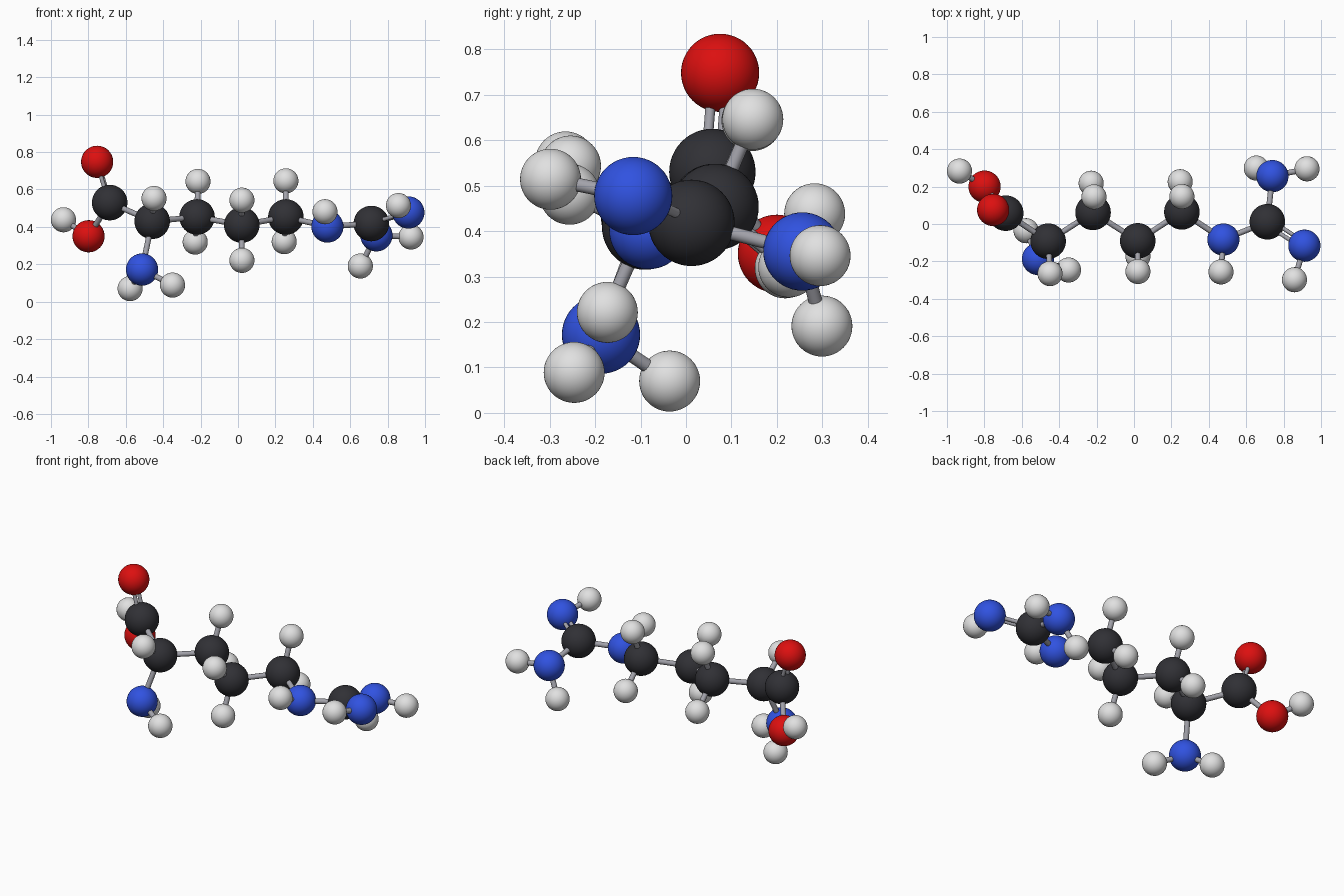
import bpy
from mathutils import Vector

cube = bpy.data.objects.get("Cube")
if cube:
    bpy.data.objects.remove(cube, do_unlink=True)


def make_material(name, rgb):
    mat = bpy.data.materials.new(name)
    mat.use_nodes = True
    mat.diffuse_color = (*rgb, 1)
    bsdf = next(n for n in mat.node_tree.nodes if n.type == 'BSDF_PRINCIPLED')
    bsdf.inputs["Base Color"].default_value = (*rgb, 1)
    return mat


# Colour and radius of each kind of ball
KINDS = {
    "carbon": (make_material("charcoal", (.03, .03, .036)), .095),
    "nitrogen": (make_material("blue", (.03, .085, .75)), .086),
    "oxygen": (make_material("red", (.72, .005, .005)), .086),
    "hydrogen": (make_material("light grey", (.75, .75, .75)), .067),
}
STICK = make_material("stick grey", (.36, .36, .4))

# Name: (kind, position)
ATOMS = {
    # acid end
    "acid_carbon": ("carbon", (-.686, .058, .53)),
    "acid_upper_oxygen": ("oxygen", (-.753, .075, .748)),
    "acid_lower_oxygen": ("oxygen", (-.799, .2, .35)),
    "acid_hydrogen": ("hydrogen", (-.933, .283, .438)),
    # amine branch
    "branch_carbon": ("carbon", (-.459, -.092, .43)),
    "branch_hydrogen": ("hydrogen", (-.449, -.265, .552)),
    "amine_nitrogen": ("nitrogen", (-.513, -.187, .172)),
    "amine_right_hydrogen": ("hydrogen", (-.577, -.036, .07)),
    "amine_left_hydrogen": ("hydrogen", (-.35, -.246, .089)),
    # zigzag chain
    "chain_right_carbon": ("carbon", (-.219, .062, .453)),
    "chain_right_upper_hydrogen": ("hydrogen", (-.214, .145, .643)),
    "chain_right_lower_hydrogen": ("hydrogen", (-.229, .218, .319)),
    "chain_middle_carbon": ("carbon", (.02, -.09, .41)),
    "chain_middle_upper_hydrogen": ("hydrogen", (.021, -.254, .543)),
    "chain_middle_lower_hydrogen": ("hydrogen", (.021, -.173, .221)),
    "chain_left_carbon": ("carbon", (.256, .065, .453)),
    "chain_left_upper_hydrogen": ("hydrogen", (.256, .147, .646)),
    "chain_left_lower_hydrogen": ("hydrogen", (.247, .226, .321)),
    "chain_nitrogen": ("nitrogen", (.478, -.083, .402)),
    "chain_nitrogen_hydrogen": ("hydrogen", (.465, -.256, .481)),
    # forked end
    "fork_carbon": ("carbon", (.713, .012, .418)),
    "fork_front_nitrogen": ("nitrogen", (.911, -.116, .477)),
    "fork_front_hydrogen": ("hydrogen", (.858, -.298, .514)),
    "fork_back_nitrogen": ("nitrogen", (.74, .256, .355)),
    "fork_back_lower_hydrogen": ("hydrogen", (.654, .299, .191)),
    "fork_back_outer_hydrogen": ("hydrogen", (.925, .295, .346)),
}

# Joined balls: heavy frame first; each hydrogen joins its nearest heavy ball
SINGLE = [
    ("acid_carbon", "acid_lower_oxygen"), ("acid_carbon", "branch_carbon"),
    ("branch_carbon", "amine_nitrogen"), ("branch_carbon", "chain_right_carbon"),
    ("chain_right_carbon", "chain_middle_carbon"),
    ("chain_middle_carbon", "chain_left_carbon"),
    ("chain_left_carbon", "chain_nitrogen"), ("chain_nitrogen", "fork_carbon"),
    ("fork_carbon", "fork_back_nitrogen"),
]
DOUBLE = [("acid_carbon", "acid_upper_oxygen"), ("fork_carbon", "fork_front_nitrogen")]


def position(name):
    return Vector(ATOMS[name][1])


def add_stick(name, start, end, radius):
    span = end - start
    bpy.ops.mesh.primitive_cylinder_add(vertices=24, radius=radius, depth=span.length,
                                        location=(start + end) / 2)
    ob = bpy.context.object
    ob.name = name
    ob.rotation_euler = span.to_track_quat('Z', 'Y').to_euler()
    ob.data.materials.append(STICK)
    bpy.ops.object.shade_smooth_by_angle()


# Balls
for name, (kind, place) in ATOMS.items():
    mat, radius = KINDS[kind]
    bpy.ops.mesh.primitive_uv_sphere_add(segments=48, ring_count=24, radius=radius,
                                         location=place)
    bpy.context.object.name = name
    bpy.context.object.data.materials.append(mat)
    bpy.ops.object.shade_smooth()

# Single sticks
heavy = [n for n in ATOMS if ATOMS[n][0] != "hydrogen"]
for name in ATOMS:
    if name not in heavy:
        nearest = min(heavy, key=lambda n: (position(n) - position(name)).length)
        SINGLE.append((nearest, name))
for a, b in SINGLE:
    add_stick(f"stick_{a}_to_{b}", position(a), position(b), .015)

# Paired thin sticks
for a, b in DOUBLE:
    start, end = position(a), position(b)
    side = (end - start).cross(Vector((0, 0, 1))).normalized() * .016
    for label, offset in (("first", side), ("second", -side)):
        add_stick(f"{label}_stick_{a}_to_{b}", start + offset, end + offset, .011)
